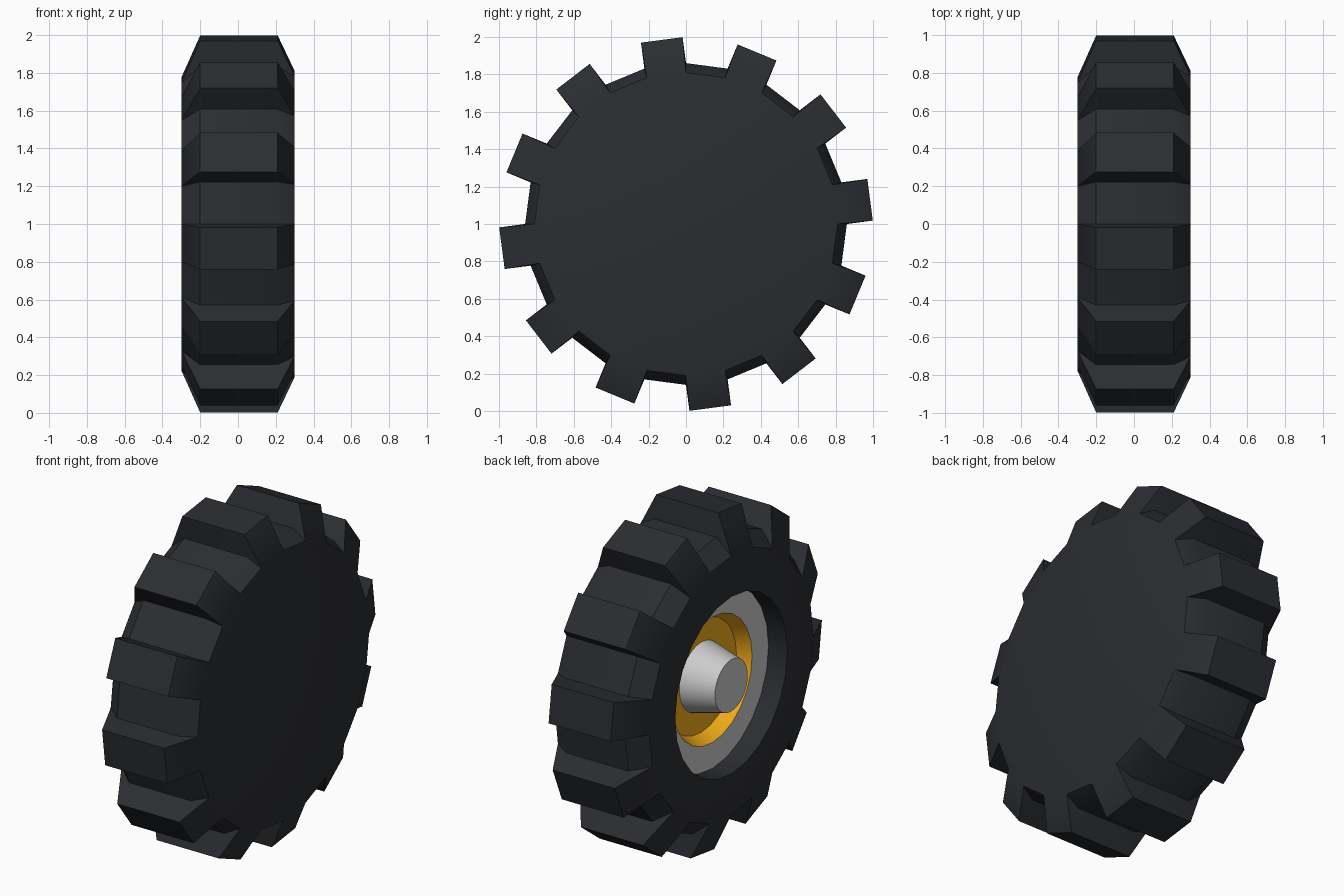
import bpy, bmesh, math
from mathutils import Vector

if "Cube" in bpy.data.objects:
    bpy.data.objects.remove(bpy.data.objects["Cube"])

N = 24  # sides of the wheel


def material(name, rgb):
    m = bpy.data.materials.new(name)
    m.diffuse_color = (*rgb, 1)
    m.use_nodes = True
    m.node_tree.nodes["Principled BSDF"].inputs["Base Color"].default_value = m.diffuse_color
    return m


def lathe(bm, profile, sides):
    """Revolve (x, radius) points about the wheel axle; returns rings of vertices."""
    rings = []
    for x, r in profile:
        angles = [2 * math.pi * k / sides for k in range(sides)]
        rings.append([bm.verts.new((x, r * math.cos(a), 1 + r * math.sin(a))) for a in angles])
    return rings


def skin(bm, a, b, k):
    j = (k + 1) % len(a)
    bm.faces.new((a[k], b[k], b[j], a[j]))


def finish(name, bm, mat=None):
    me = bpy.data.meshes.new(name)
    bm.to_mesh(me)
    bm.free()
    ob = bpy.data.objects.new(name, me)
    bpy.context.collection.objects.link(ob)
    if mat:
        me.materials.append(mat)
    bpy.ops.object.select_all(action='DESELECT')
    ob.select_set(True)
    bpy.context.view_layer.objects.active = ob
    bpy.ops.object.shade_smooth_by_angle(angle=math.radians(30))
    return ob


def lathed(name, profile, sides, mat=None, cap=True):
    bm = bmesh.new()
    rings = lathe(bm, profile, sides)
    for a, b in zip(rings, rings[1:]):
        for k in range(sides):
            skin(bm, a, b, k)
    if cap:
        bm.faces.new(rings[-1])
    return finish(name, bm, mat)


rubber = material("rubber", (0.024, 0.026, 0.031))
yellow = material("yellow", (0.9, 0.42, 0.01))

# Tyre: lathed carcass whose alternate tread faces are raised into lugs
bm = bmesh.new()
rings = lathe(bm, [(-0.175, 0.53), (-0.3, 0.53), (-0.3, 0.775),
                   (-0.2, 0.86), (0.21, 0.86), (0.3, 0.81)], N)
well, lip, rim_l, base_l, base_r, rim_r = rings
bm.faces.new(rim_r)
for k in range(N):
    j = (k + 1) % N
    skin(bm, well, lip, k)
    skin(bm, lip, rim_l, k)
    if k % 2:
        for a, b in zip(rings[2:], rings[3:]):
            skin(bm, a, b, k)
        continue
    mid = 2 * math.pi * (k + 0.5) / N
    push = 0.14 * Vector((0, math.cos(mid), math.sin(mid)))
    top = {(s, i): bm.verts.new(ring[i].co + push)
           for s, ring in (("l", base_l), ("r", base_r)) for i in (k, j)}
    bm.faces.new((top["l", k], top["r", k], top["r", j], top["l", j]))
    bm.faces.new((rim_l[k], top["l", k], top["l", j], rim_l[j]))
    bm.faces.new((top["r", k], rim_r[k], rim_r[j], top["r", j]))
    for i in (k, j):
        bm.faces.new((base_l[i], base_r[i], top["r", i], top["l", i]))
        bm.faces.new((rim_l[i], base_l[i], top["l", i]))
        bm.faces.new((base_r[i], rim_r[i], top["r", i]))
bmesh.ops.recalc_face_normals(bm, faces=bm.faces)
finish("tyre", bm, rubber)

# Grey rim ring inside the recess, facing outwards (-x)
lathed("rim_ring", [(-0.175, 0.375), (-0.175, 0.53)], N, cap=False)

# Yellow dish and tapered hub
lathed("wheel_dish", [(-0.1, 0.335), (-0.175, 0.375)], N, yellow, cap=False)
lathed("dish_floor", [(-0.1, 0.335), (-0.1, 0.19)], N, yellow, cap=False)
lathed("hub", [(-0.1, 0.205), (-0.3, 0.155)], 32)

# Point every recess part's faces towards the open side
for name in ("rim_ring", "wheel_dish", "dish_floor", "hub"):
    me = bpy.data.objects[name].data
    bm = bmesh.new()
    bm.from_mesh(me)
    bmesh.ops.reverse_faces(bm, faces=[f for f in bm.faces if f.normal.x > 0])
    bm.to_mesh(me)
    bm.free()
